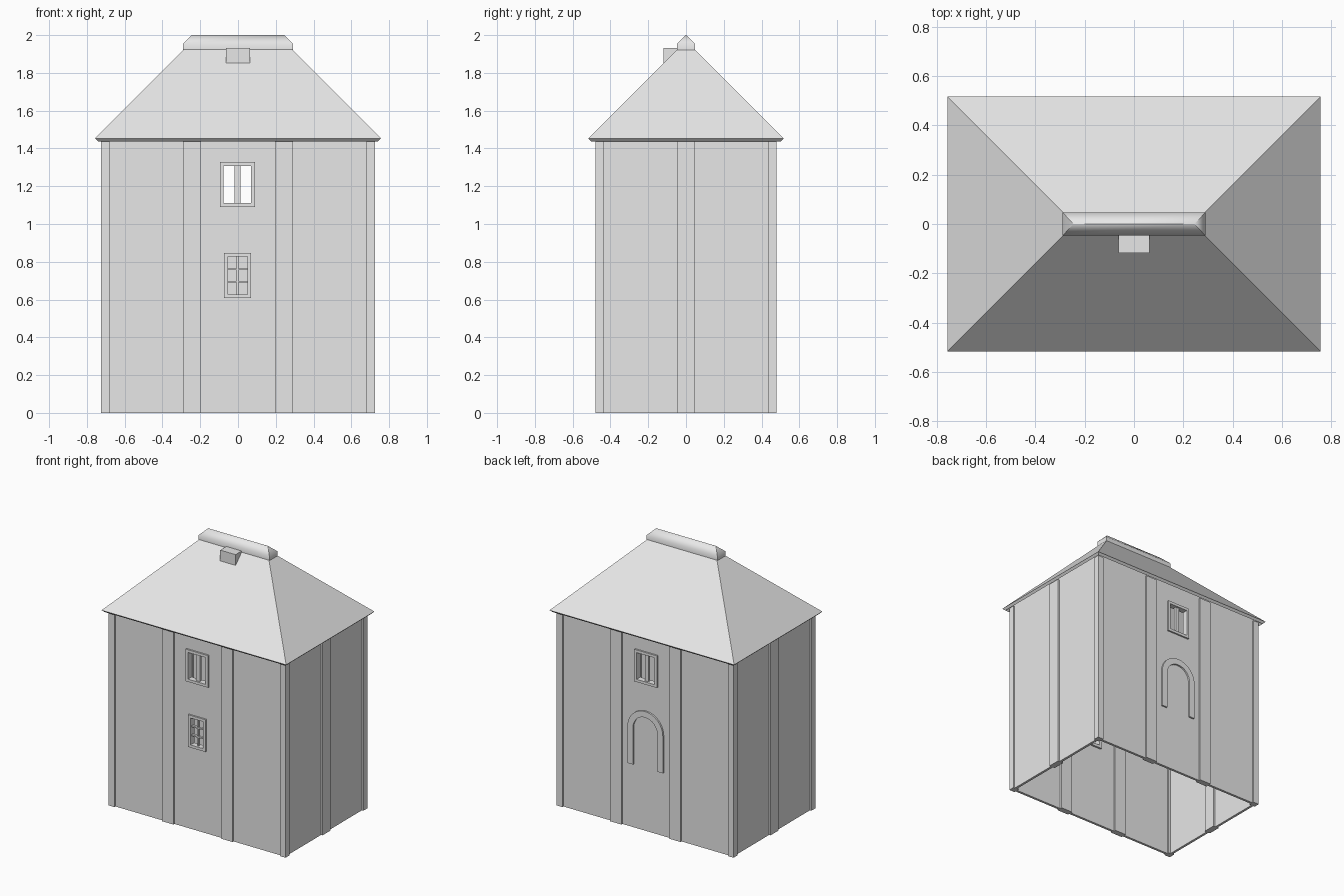
import bpy, bmesh, math

cube = bpy.data.objects.get("Cube")
if cube:
    bpy.data.objects.remove(cube, do_unlink=True)

# Single stone colour
stone = bpy.data.materials.new("pale_grey")
stone.use_nodes = True
stone.diffuse_color = (0.8, 0.8, 0.8, 1)
stone.node_tree.nodes["Principled BSDF"].inputs["Base Color"].default_value = (0.8, 0.8, 0.8, 1)

HX, HY = 0.725, 0.479      # outer faces of the pilasters
DEPTH = 0.044              # pilaster and frame depth
WALL_X, WALL_Y = 0.713, 0.467
WALL_T = 0.018
POST_TOP = 1.452


def finish(name, bm):
    bmesh.ops.recalc_face_normals(bm, faces=bm.faces)
    mesh = bpy.data.meshes.new(name)
    bm.to_mesh(mesh)
    bm.free()
    mesh.materials.append(stone)
    obj = bpy.data.objects.new(name, mesh)
    bpy.context.collection.objects.link(obj)
    return obj


def add_box(bm, x0, x1, y0, y1, z0, z1):
    verts = bmesh.ops.create_cube(bm, size=1)["verts"]
    for v in verts:
        v.co.x = x1 if v.co.x > 0 else x0
        v.co.y = y1 if v.co.y > 0 else y0
        v.co.z = z1 if v.co.z > 0 else z0


def box(name, *bounds):
    bm = bmesh.new()
    add_box(bm, *bounds)
    return finish(name, bm)


def loft(name, rings, closed=False):
    """Join rectangular rings given as (half x, half y, z)."""
    bm = bmesh.new()
    loops = [[bm.verts.new((sx * hx, sy * hy, z))
              for sx, sy in ((-1, -1), (1, -1), (1, 1), (-1, 1))]
             for hx, hy, z in rings]
    pairs = list(zip(loops, loops[1:]))
    if closed:
        pairs.append((loops[-1], loops[0]))
    else:
        bm.faces.new(loops[0])
        bm.faces.new(loops[-1])
    for a, b in pairs:
        for i in range(4):
            j = (i + 1) % 4
            bm.faces.new((a[i], a[j], b[j], b[i]))
    return finish(name, bm)


def extrude_outline(name, faces, y0, y1):
    """Push flat quads, given in x and z, from y0 to y1."""
    bm = bmesh.new()
    for quad in faces:
        bm.faces.new([bm.verts.new((x, y0, z)) for x, z in quad])
    bmesh.ops.remove_doubles(bm, verts=bm.verts, dist=1e-5)
    out = bmesh.ops.extrude_face_region(bm, geom=list(bm.faces))["geom"]
    for v in out:
        if isinstance(v, bmesh.types.BMVert):
            v.co.y = y1
    return finish(name, bm)


# Hollow walls, open underneath
in_x, in_y = WALL_X - WALL_T, WALL_Y - WALL_T
walls = loft("walls", [(WALL_X, WALL_Y, 0), (WALL_X, WALL_Y, 1.465),
                       (in_x, in_y, 1.465), (in_x, in_y, 0)], closed=True)


def window(name, side, cx, half_w, z0, z1, border, bar, upright, rails):
    """Cut the wall, then add a frame with glazing bars."""
    iw, b0, b1 = half_w - border, z0 + border, z1 - border
    cut = box(name + "_cutter", cx - iw, cx + iw,
              *sorted((side * (HY - 0.1), side * (HY + 0.1))), b0, b1)
    mod = walls.modifiers.new(name, "BOOLEAN")
    mod.operation, mod.solver, mod.object = "DIFFERENCE", "EXACT", cut
    bpy.context.view_layer.objects.active = walls
    bpy.ops.object.modifier_apply(modifier=name)
    bpy.data.objects.remove(cut, do_unlink=True)

    outer = [(cx - half_w, z0), (cx + half_w, z0), (cx + half_w, z1), (cx - half_w, z1)]
    inner = [(cx - iw, b0), (cx + iw, b0), (cx + iw, b1), (cx - iw, b1)]
    quads = [(outer[i], outer[(i + 1) % 4], inner[(i + 1) % 4], inner[i]) for i in range(4)]
    extrude_outline(name + "_frame", quads, side * (HY - DEPTH), side * HY)

    bm = bmesh.new()
    ys = sorted((side * (HY - 0.032), side * (HY - 0.014)))
    add_box(bm, cx - upright, cx + upright, *ys, b0, b1)
    for k in range(1, rails + 1):
        z = b0 + (b1 - b0) * k / (rails + 1)
        add_box(bm, cx - iw, cx + iw, *ys, z - bar, z + bar)
    finish(name + "_bars", bm)


window("front_upper_window", -1, -0.003, 0.093, 1.09, 1.328, 0.02, 0.005, 0.015, 0)
window("back_upper_window", 1, -0.003, 0.093, 1.09, 1.328, 0.02, 0.005, 0.015, 0)
window("front_lower_window", -1, -0.002, 0.072, 0.608, 0.847, 0.02, 0.005, 0.005, 2)

# Pilasters and corner posts
for sx, xn in ((-1, "right"), (1, "left")):
    xs = sorted((sx * (HX - 0.046), sx * HX))
    box(xn + "_side_pilaster", *xs, -0.046, 0.046, 0, POST_TOP)
    for sy, yn in ((-1, "front"), (1, "back")):
        ys = sorted((sy * (HY - DEPTH), sy * HY))
        box(f"{yn}_{xn}_corner_post", *xs, *ys, 0, POST_TOP)
        box(f"{yn}_{xn}_pilaster", *sorted((sx * 0.195, sx * 0.29)), *ys, 0, POST_TOP)

# Arched moulding on the back wall
R_OUT, R_IN, SPRING, FOOT, STEPS = 0.145, 0.1, 0.745, 0.47, 16


def arch_line(r):
    arc = [(r * math.cos(math.pi * i / STEPS), SPRING + r * math.sin(math.pi * i / STEPS))
           for i in range(STEPS + 1)]
    return [(r, FOOT)] + arc + [(-r, FOOT)]


o, n = arch_line(R_OUT), arch_line(R_IN)
extrude_outline("back_arch", [(o[i], o[i + 1], n[i + 1], n[i]) for i in range(len(o) - 1)],
                WALL_Y - 0.01, HY)

# Hipped roof shell with square-cut eaves
loft("roof", [(0.242, 0.002, 1.938), (0.742, 0.502, 1.438),
              (0.757, 0.517, 1.453), (0.242, 0.002, 1.968)])

# Ridge cap
cap = loft("ridge_cap", [(0.29, 0.047, 1.92), (0.29, 0.047, 1.955), (0.245, 0.001, 2.0)])
bpy.ops.object.select_all(action="DESELECT")
cap.select_set(True)
bpy.context.view_layer.objects.active = cap
bpy.ops.object.shade_smooth_by_angle(angle=math.radians(50))

# Small box dormer under the ridge
box("roof_dormer", -0.063, 0.063, -0.118, -0.03, 1.85, 1.932)
